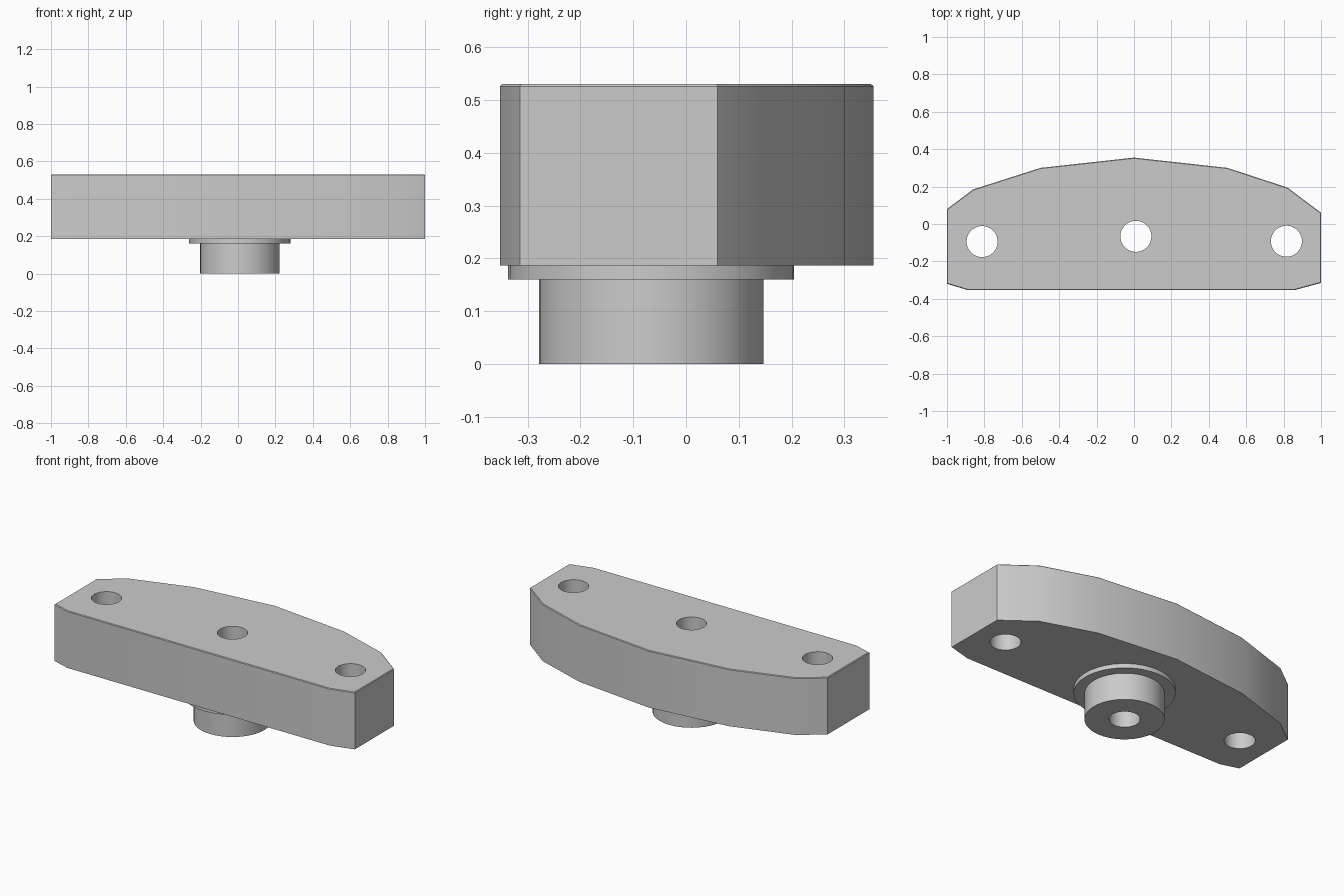
import bpy, bmesh, math

if "Cube" in bpy.data.objects:
    bpy.data.objects.remove(bpy.data.objects["Cube"], do_unlink=True)

grey = bpy.data.materials.new("light grey")
grey.use_nodes = True
grey.diffuse_color = (0.6, 0.6, 0.6, 1)
grey.node_tree.nodes["Principled BSDF"].inputs["Base Color"].default_value = (0.6, 0.6, 0.6, 1)

BAR_BOTTOM, BAR_TOP = 0.186, 0.53
HOLE_RADIUS = 0.083
CENTRE = (0.01, -0.066)
HOLES = [(-0.812, -0.094), CENTRE, (0.815, -0.092)]


def make_object(name, bm):
    bmesh.ops.recalc_face_normals(bm, faces=bm.faces)
    mesh = bpy.data.meshes.new(name)
    bm.to_mesh(mesh)
    bm.free()
    mesh.materials.append(grey)
    obj = bpy.data.objects.new(name, mesh)
    bpy.context.collection.objects.link(obj)
    return obj


def activate(obj):
    bpy.ops.object.select_all(action="DESELECT")
    obj.select_set(True)
    bpy.context.view_layer.objects.active = obj


# Curved-back bar, extruded from its outline, with a fine chamfer on the top rim
outline = [(-1, -0.32), (-0.89, -0.353), (0.86, -0.353), (1, -0.315), (1, 0.06), (0.82, 0.195),
           (0.5, 0.30), (0, 0.355), (-0.5, 0.30), (-0.86, 0.185), (-1, 0.08)]
bm = bmesh.new()
base = bm.faces.new([bm.verts.new((x, y, BAR_BOTTOM)) for x, y in outline])
top = bmesh.ops.extrude_face_region(bm, geom=[base], use_keep_orig=True)["geom"]
top_verts = [v for v in top if isinstance(v, bmesh.types.BMVert)]
bmesh.ops.translate(bm, vec=(0, 0, BAR_TOP - BAR_BOTTOM), verts=top_verts)
rim = [e for e in bm.edges if all(v in top_verts for v in e.verts)]
bmesh.ops.bevel(bm, geom=rim, offset=0.004, segments=1, affect="EDGES")
bar = make_object("bar", bm)

# Three bolt holes through the bar
for x, y in HOLES:
    bpy.ops.mesh.primitive_cylinder_add(vertices=40, radius=HOLE_RADIUS, depth=1, location=(x, y, 0.4))
    cutter = bpy.context.object
    cutter.name = "hole_cutter"
    cutter.hide_render = True
    cutter.data.materials.append(grey)
    activate(bar)
    mod = bar.modifiers.new("hole", "BOOLEAN")
    mod.operation, mod.solver, mod.object = "DIFFERENCE", "EXACT", cutter
    bpy.ops.object.modifier_apply(modifier=mod.name)
    bpy.data.objects.remove(cutter, do_unlink=True)

# Hollow spigot with a thin shoulder flange, turned from its half section
section = [(HOLE_RADIUS, 0), (0.213, 0), (0.213, 0.16), (0.271, 0.16),
           (0.271, BAR_BOTTOM), (HOLE_RADIUS, BAR_BOTTOM)]
bm = bmesh.new()
verts = [bm.verts.new((CENTRE[0] + r, CENTRE[1], z)) for r, z in section]
edges = [bm.edges.new((verts[i - 1], verts[i])) for i in range(len(verts))]
bmesh.ops.spin(bm, geom=verts + edges, cent=(*CENTRE, 0), axis=(0, 0, 1),
               angle=math.tau, steps=40)
bmesh.ops.remove_doubles(bm, verts=bm.verts, dist=0.0005)
spigot = make_object("spigot", bm)

for obj in (bar, spigot):
    activate(obj)
    bpy.ops.object.shade_smooth_by_angle(angle=math.radians(30))
